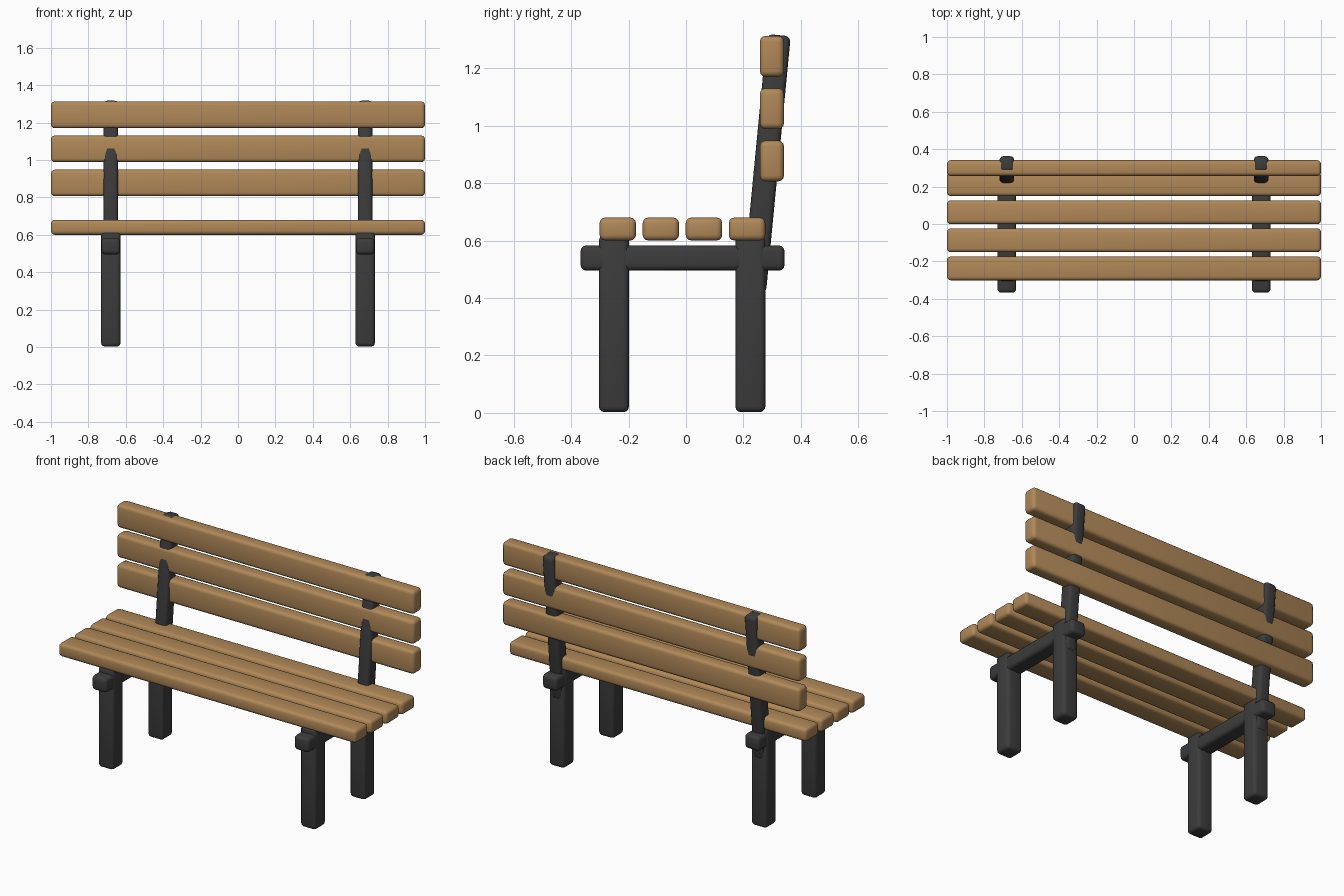
import bpy, math

if "Cube" in bpy.data.objects:
    bpy.data.objects.remove(bpy.data.objects["Cube"])


def material(name, color):
    m = bpy.data.materials.new(name)
    m.diffuse_color = (*color, 1)
    m.use_nodes = True
    m.node_tree.nodes["Principled BSDF"].inputs["Base Color"].default_value = m.diffuse_color
    return m


WOOD = material("warm wood", (0.434, 0.246, 0.098))
IRON = material("charcoal iron", (0.045, 0.045, 0.045))


def rounded_box(name, center, size, mat, tilt=0.0, bevel=0.02):
    """Box with softly rounded edges, optionally leaning about x."""
    bpy.ops.mesh.primitive_cube_add(size=1, location=center)
    ob = bpy.context.object
    ob.name = name
    ob.scale = size
    bpy.ops.object.transform_apply(location=False, rotation=False, scale=True)
    ob.rotation_euler.x = tilt
    mod = ob.modifiers.new("rounded edges", 'BEVEL')
    mod.width = bevel
    mod.segments = 3
    bpy.ops.object.modifier_apply(modifier=mod.name)
    ob.data.materials.append(mat)
    bpy.ops.object.shade_smooth_by_angle(angle=math.radians(35))
    return ob


# Seat planks
for i in range(4):
    rounded_box(f"seat_slat_{i + 1}", (0, -0.2375 + 0.15 * i, 0.64),
                (2, 0.127, 0.08), WOOD)

# Backrest planks
for i in range(3):
    rounded_box(f"back_slat_{i + 1}", (0, 0.299, 0.877 + 0.182 * i),
                (2, 0.084, 0.142), WOOD)

# Two matching end frames
for side, x in (("left", -0.68), ("right", 0.68)):
    rounded_box(f"{side}_front_leg", (x, -0.251, 0.31), (0.104, 0.105, 0.615), IRON)
    rounded_box(f"{side}_rear_leg", (x, 0.224, 0.31), (0.104, 0.105, 0.615), IRON)
    rounded_box(f"{side}_seat_beam", (x, -0.012, 0.539), (0.1, 0.71, 0.088), IRON)
    # Leaning backrest upright
    rounded_box(f"{side}_back_support", (x, 0.28, 0.867), (0.078, 0.083, 0.9),
                IRON, tilt=math.radians(-5.5))
